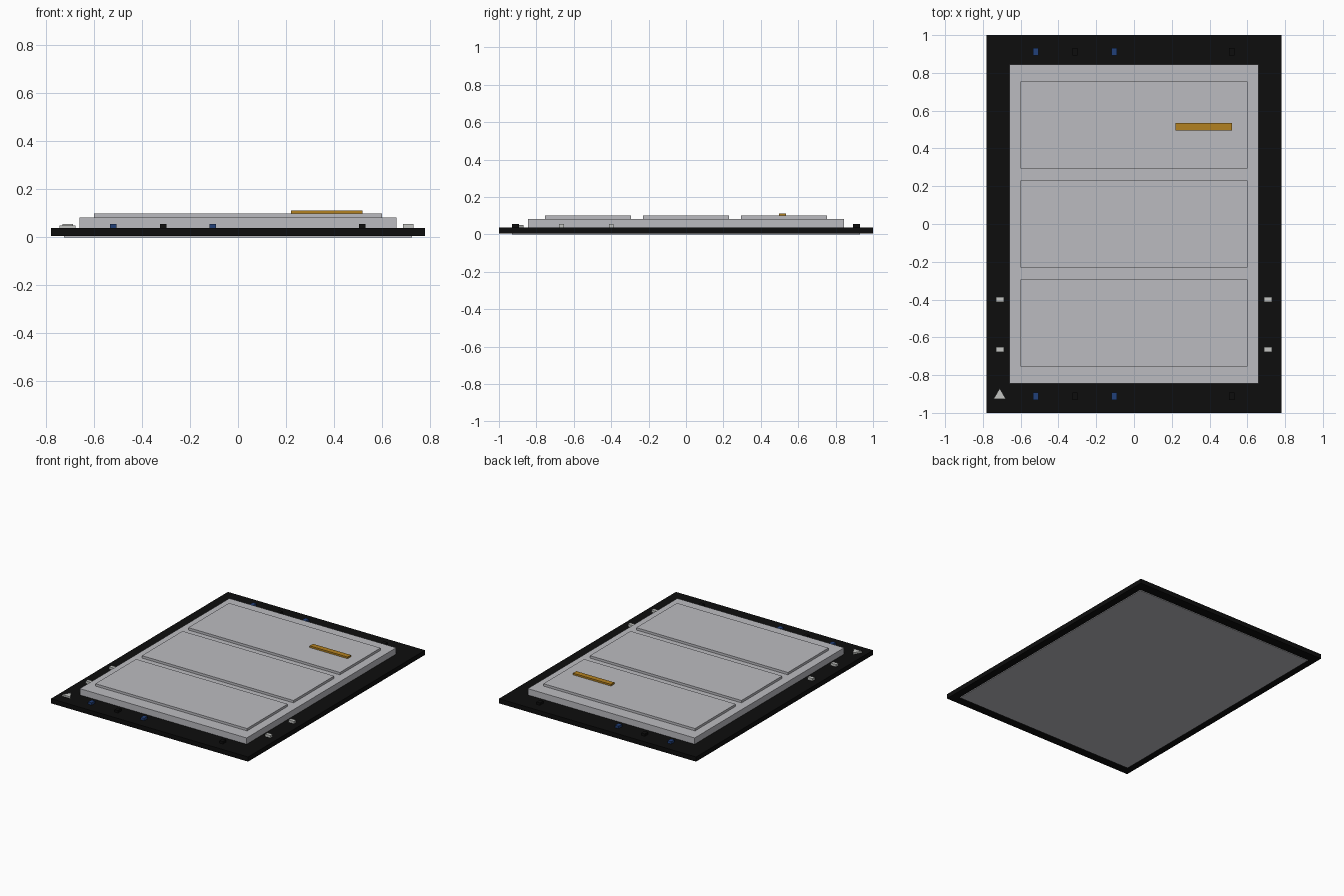
import bpy
import bmesh
from mathutils import Matrix

cube = bpy.data.objects.get("Cube")
if cube:
    bpy.data.objects.remove(cube, do_unlink=True)


def material(name, rgb):
    m = bpy.data.materials.new(name)
    m.use_nodes = True
    color = (*rgb, 1)
    m.diffuse_color = color
    m.node_tree.nodes["Principled BSDF"].inputs["Base Color"].default_value = color
    return m


SILVER = material("silver", (0.5, 0.5, 0.53))
BLACK = material("black", (0.004, 0.004, 0.004))
BLUE = material("blue", (0.015, 0.05, 0.19))
GOLD = material("gold", (0.45, 0.22, 0.015))
PALE = material("pale_grey", (0.55, 0.56, 0.54))


def finish(name, bm, mat):
    mesh = bpy.data.meshes.new(name)
    bm.to_mesh(mesh)
    bm.free()
    mesh.materials.append(mat)
    obj = bpy.data.objects.new(name, mesh)
    bpy.context.collection.objects.link(obj)
    return obj


def box(name, x, y, width, depth, z0, z1, mat):
    bm = bmesh.new()
    place = Matrix.Translation((x, y, (z0 + z1) / 2)) @ Matrix.Diagonal((width, depth, z1 - z0, 1))
    bmesh.ops.create_cube(bm, size=1, matrix=place)
    return finish(name, bm, mat)


# Board, underside plate and raised slab
BOARD_TOP, SLAB_TOP, PANEL_TOP, PIN_TOP = 0.038, 0.083, 0.1, 0.055
box("base_board", 0, 0, 1.56, 2, 0.005, BOARD_TOP, BLACK)
box("underside_plate", 0, 0, 1.45, 1.86, 0, 0.006, SILVER)
box("raised_slab", 0, 0, 1.32, 1.69, BOARD_TOP, SLAB_TOP, SILVER)

# Three raised panels and the handle bar
for label, y in (("front", -0.525), ("middle", 0), ("back", 0.525)):
    box(label + "_panel", 0, y, 1.2, 0.46, SLAB_TOP, PANEL_TOP, SILVER)
box("handle_bar", 0.37, 0.515, 0.3, 0.038, PANEL_TOP, 0.112, GOLD)

# Small blocks along the front and back edges
for label, side in (("front", -1), ("back", 1)):
    for i, x in enumerate((-0.52, -0.105)):
        box(f"{label}_blue_block_{i}", x, side * 0.912, 0.028, 0.038, BOARD_TOP, PIN_TOP, BLUE)
    for i, x in enumerate((-0.312, 0.518)):
        box(f"{label}_black_block_{i}", x, side * 0.912, 0.028, 0.038, BOARD_TOP, PIN_TOP, BLACK)

# Small blocks along the left and right edges
for label, side in (("right", -1), ("left", 1)):
    for i, y in enumerate((-0.665, -0.4)):
        box(f"{label}_pale_block_{i}", side * 0.71, y, 0.042, 0.026, BOARD_TOP, PIN_TOP, PALE)

# Triangular corner marker
bm = bmesh.new()
corners = [bm.verts.new((x, y, BOARD_TOP)) for x, y in ((-0.744, -0.927), (-0.678, -0.927), (-0.711, -0.87))]
base = bm.faces.new(corners)
top = bmesh.ops.extrude_face_region(bm, geom=[base])["geom"]
bmesh.ops.translate(bm, vec=(0, 0, 0.012), verts=[g for g in top if isinstance(g, bmesh.types.BMVert)])
bmesh.ops.recalc_face_normals(bm, faces=bm.faces)
finish("corner_marker", bm, PALE)
